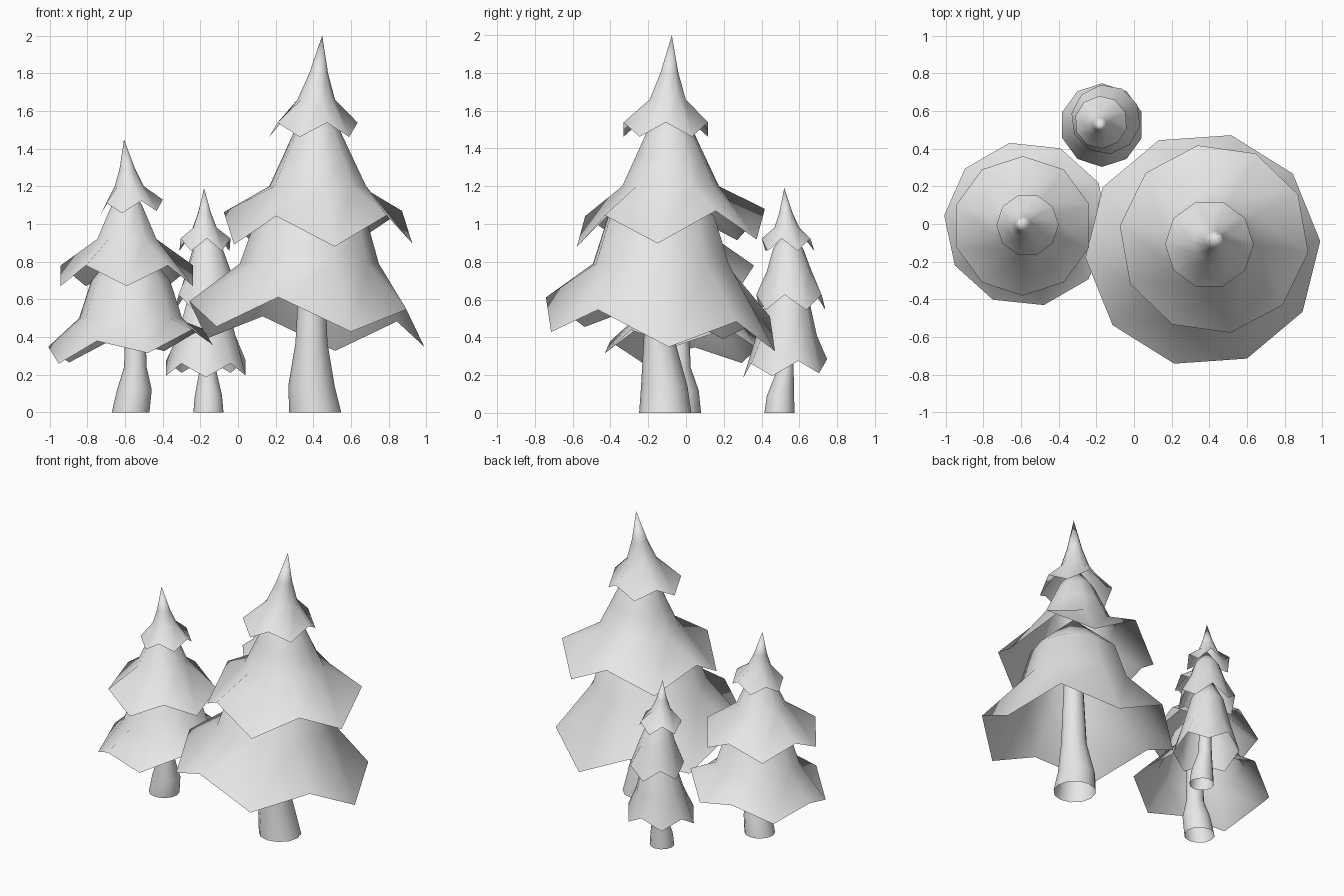
import bpy
import bmesh
from math import cos, sin, radians
from mathutils import Vector

default_cube = bpy.data.objects.get("Cube")
if default_cube:
    bpy.data.objects.remove(default_cube, do_unlink=True)

grey = bpy.data.materials.new("plain grey")
grey.use_nodes = True
colour = (0.8, 0.8, 0.8, 1)
grey.diffuse_color = colour
grey.node_tree.nodes["Principled BSDF"].inputs["Base Color"].default_value = colour

SIDES = 10


def ring_points(centre, radius, sides, phase=0):
    """Evenly spaced points around a level circle."""
    for i in range(sides):
        a = radians(phase) + radians(360 / sides) * i
        yield Vector(centre) + Vector((radius * cos(a), radius * sin(a), 0))


def loft(name, rings, tip=None):
    """Skin a stack of rings, with an optional closing point on top."""
    bm = bmesh.new()
    rows = [[bm.verts.new(p) for p in ring] for ring in rings]
    count = len(rows[0])
    for low, high in zip(rows, rows[1:]):
        for i in range(count):
            j = (i + 1) % count
            bm.faces.new((low[i], low[j], high[j], high[i]))
    if tip is not None:
        top = bm.verts.new(tip)
        for i in range(count):
            bm.faces.new((rows[-1][i], rows[-1][(i + 1) % count], top))
    for face in bm.faces:
        face.smooth = True
    mesh = bpy.data.meshes.new(name)
    bm.to_mesh(mesh)
    bm.free()
    mesh.materials.append(grey)
    obj = bpy.data.objects.new(name, mesh)
    bpy.context.collection.objects.link(obj)
    return obj


def branch_tier(name, rim, radius, tip, shoulders, zigzag, phase, tilt=(0, 0)):
    """Open, flared skirt whose rim zigzags and leans; it narrows to a tip."""
    rim, tip = Vector(rim), Vector(tip)
    edge = []
    for i, p in enumerate(ring_points(rim, radius, SIDES, phase)):
        lean = (p.x - rim.x) * tilt[0] + (p.y - rim.y) * tilt[1]
        p.z += lean + (zigzag if i % 2 == 0 else -zigzag)
        edge.append(p)
    rings = [edge]
    for z, r in shoulders:
        centre = rim.lerp(tip, (z - rim.z) / (tip.z - rim.z))
        rings.append(list(ring_points(centre, r, SIDES, phase)))
    return loft(name, rings, tip)


def trunk(name, sections):
    """Open bent tube through (centre, radius) sections."""
    return loft(name, [list(ring_points(c, r, 12)) for c, r in sections])


# Large tree
trunk("large_trunk", [((.41, -.11, 0), .138), ((.39, -.115, .14), .123),
                      ((.39, -.14, .37), .085), ((.395, -.14, .9), .06)])
branch_tier("large_lower_branches", (.365, -.135, .469), .625, (.4, -.13, 1.3),
            [(.79, .37), (1.04, .29)], .079, 40, (-.06, -.09))
branch_tier("large_middle_branches", (.425, -.08, .98), .505, (.42, -.085, 1.66),
            [(1.2, .26), (1.36, .185), (1.5, .12)], .08, 28, (0, .04))
branch_tier("large_top_branches", (.4, -.107, 1.5), .235, (.447, -.075, 2),
            [(1.66, .1), (1.8, .05)], .038, 0)

# Medium tree
trunk("medium_trunk", [((-.57, -.02, 0), .1), ((-.55, -.025, .12), .092),
                       ((-.545, -.035, .24), .06), ((-.545, -.04, .7), .045)])
branch_tier("medium_lower_branches", (-.57, 0, .352), .44, (-.57, 0, .95),
            [(.5, .275), (.7, .21)], .048, 30, (.12, 0))
branch_tier("medium_middle_branches", (-.59, -.01, .725), .37, (-.59, 0, 1.22),
            [(.92, .165), (1.1, .085)], .055, 18)
branch_tier("medium_top_branches", (-.565, -.005, 1.09), .165, (-.605, 0, 1.45),
            [(1.2, .078), (1.29, .042)], .03, 0, (.06, 0))

# Small tree
trunk("small_trunk", [((-.157, .495, 0), .08), ((-.157, .5, .09), .072),
                      ((-.16, .525, .22), .045), ((-.16, .53, .5), .035)])
branch_tier("small_lower_branches", (-.17, .525, .235), .222, (-.16, .55, .8),
            [(.41, .16), (.6, .11)], .036, 18, (0, .06))
branch_tier("small_middle_branches", (-.15, .555, .585), .185, (-.165, .535, .98),
            [(.75, .12), (.87, .08)], .04, -10)
branch_tier("small_top_branches", (-.175, .54, .89), .14, (-.18, .52, 1.19),
            [(.98, .066), (1.06, .035)], .033, -14)
